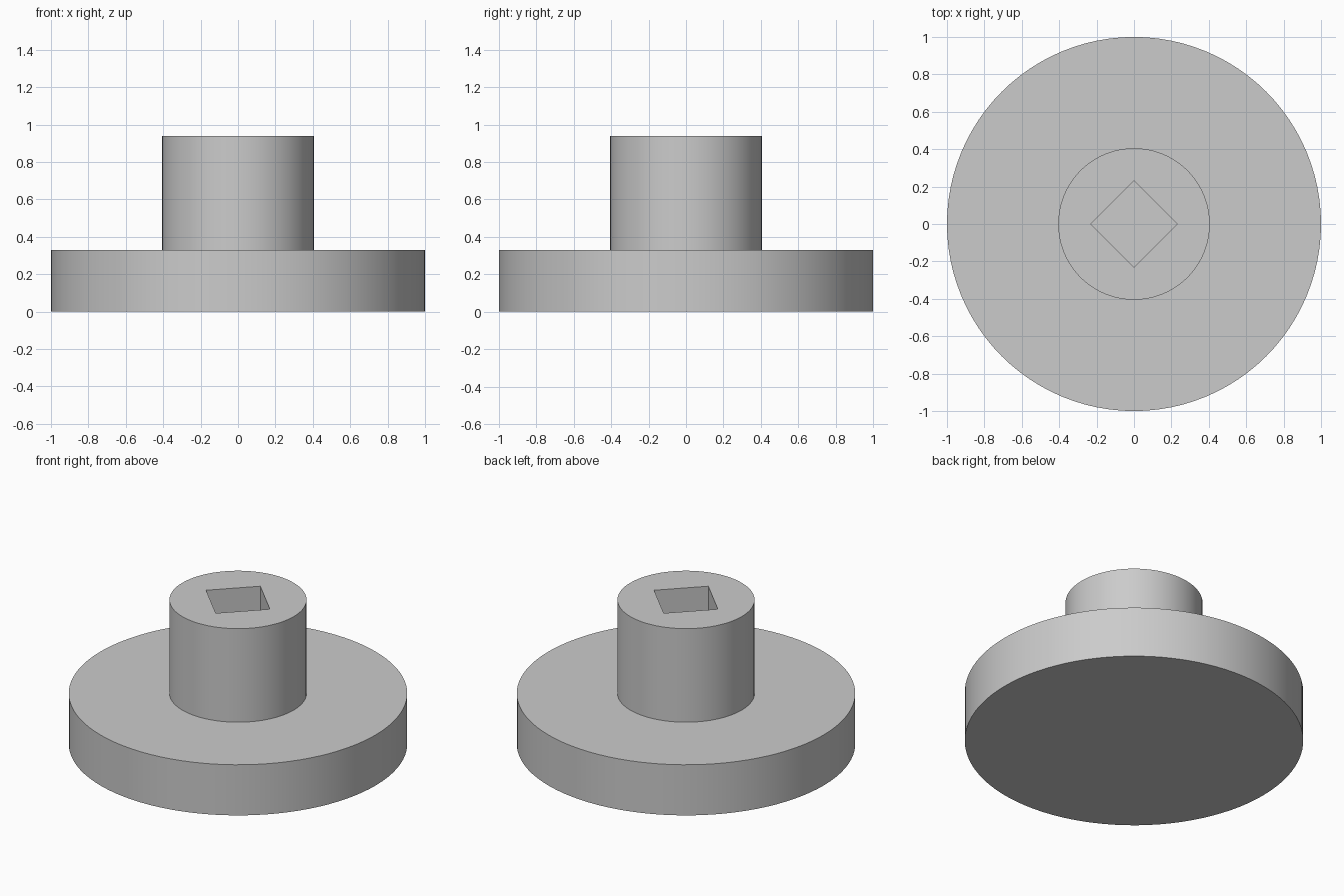
import bpy, bmesh, math
from mathutils import Matrix

cube = bpy.data.objects.get("Cube")
if cube:
    bpy.data.objects.remove(cube, do_unlink=True)

SEGMENTS = 96
BASE_R, BASE_TOP = 1.0, 0.33
HUB_R, HUB_TOP = 0.405, 0.94
SOCKET_R = 0.23

grey = bpy.data.materials.new("plain grey")
grey.use_nodes = True
colour = (0.6, 0.6, 0.6, 1)
grey.diffuse_color = colour
grey.node_tree.nodes["Principled BSDF"].inputs["Base Color"].default_value = colour


def make_object(name, bm):
    bmesh.ops.recalc_face_normals(bm, faces=bm.faces)
    mesh = bpy.data.meshes.new(name)
    bm.to_mesh(mesh)
    bm.free()
    mesh.materials.append(grey)
    obj = bpy.data.objects.new(name, mesh)
    bpy.context.collection.objects.link(obj)
    return obj


def ring(bm, radius, z, count):
    return bmesh.ops.create_circle(
        bm, segments=count, radius=radius,
        matrix=Matrix.Translation((0, 0, z)))["verts"]


def bridge(bm, lower, upper):
    n = len(lower)
    for i in range(n):
        j = (i + 1) % n
        bm.faces.new((lower[i], lower[j], upper[j], upper[i]))


# Round base with a narrower hub, sunk by a square socket turned on its corner
bm = bmesh.new()
outline = [(BASE_R, 0), (BASE_R, BASE_TOP), (HUB_R, BASE_TOP), (HUB_R, HUB_TOP)]
rings = [ring(bm, r, z, SEGMENTS) for r, z in outline]
for lower, upper in zip(rings, rings[1:]):
    bridge(bm, lower, upper)
bm.faces.new(rings[0])

# Socket walls and floor
mouth = ring(bm, SOCKET_R, HUB_TOP, 4)
floor = ring(bm, SOCKET_R, BASE_TOP, 4)
bridge(bm, floor, mouth)
bm.faces.new(floor)

# Hub top, one face for each quarter between the rim and the socket
quarter = SEGMENTS // 4
rim = rings[-1]
for k in range(4):
    arc = [rim[(k * quarter + i) % SEGMENTS] for i in range(quarter + 1)]
    bm.faces.new(arc + [mouth[(k + 1) % 4], mouth[k]])

hub = make_object("flanged_hub", bm)

# Round sides shade smoothly, rims and socket stay sharp
bpy.ops.object.select_all(action="DESELECT")
hub.select_set(True)
bpy.context.view_layer.objects.active = hub
bpy.ops.object.shade_smooth_by_angle(angle=math.radians(30))
